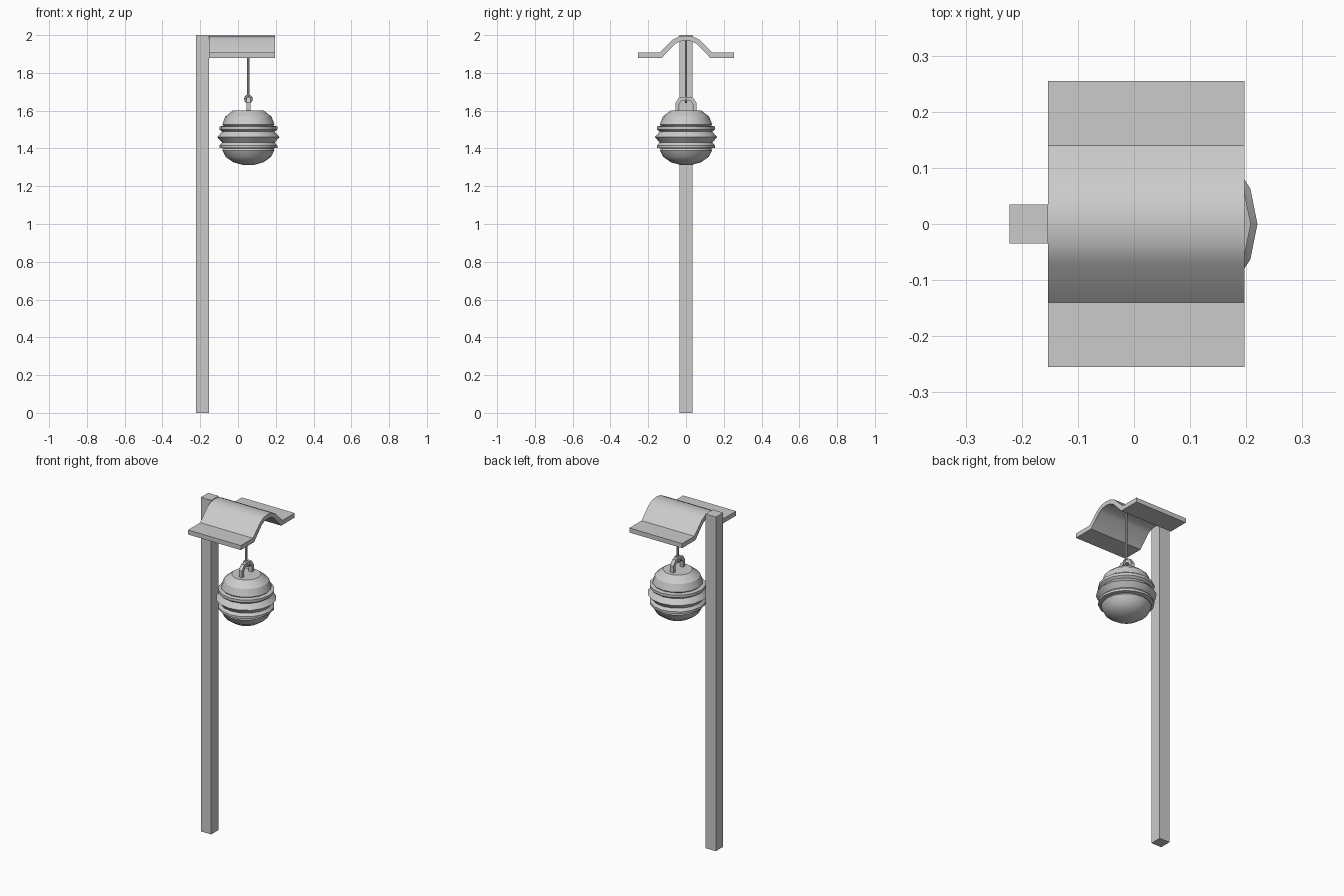
import bpy, bmesh, math

if "Cube" in bpy.data.objects:
    bpy.data.objects.remove(bpy.data.objects["Cube"])

CX = 0.055  # lantern axis


def make(name, verts, faces, smooth=False):
    me = bpy.data.meshes.new(name)
    me.from_pydata(verts, [], faces)
    bm = bmesh.new()
    bm.from_mesh(me)
    bmesh.ops.recalc_face_normals(bm, faces=bm.faces)
    bm.to_mesh(me)
    bm.free()
    ob = bpy.data.objects.new(name, me)
    bpy.context.collection.objects.link(ob)
    if smooth:
        bpy.ops.object.select_all(action='DESELECT')
        ob.select_set(True)
        bpy.context.view_layer.objects.active = ob
        bpy.ops.object.shade_smooth_by_angle(angle=math.radians(29))
    return ob


def strip(name, outer, inner, x0, x1, smooth=False):
    """Band between two (y, z) polylines, extruded along x."""
    n = len(outer)
    verts = [(x, y, z) for x in (x0, x1) for y, z in outer + inner]
    o0, i0, o1, i1 = 0, n, 2 * n, 3 * n
    faces = []
    for k in range(n - 1):
        for a, b in ((o0, o1), (i0, i1), (o0, i0), (o1, i1)):
            faces.append((a + k, a + k + 1, b + k + 1, b + k))
    for k in (0, n - 1):
        faces.append((o0 + k, o1 + k, i1 + k, i0 + k))
    return make(name, verts, faces, smooth)


def mirrored(half):
    return half + [(-y, z) for y, z in reversed(half) if y != 0]


def lathe(name, profile, sides, smooth=False):
    verts, faces = [], []
    for r, z in profile:
        for s in range(sides):
            a = 2 * math.pi * s / sides
            verts.append((CX + r * math.cos(a), r * math.sin(a), z))
    for k in range(len(profile) - 1):
        for s in range(sides):
            t = (s + 1) % sides
            faces.append((k * sides + s, k * sides + t, (k + 1) * sides + t, (k + 1) * sides + s))
    faces.append(tuple(range(sides)))
    faces.append(tuple(range((len(profile) - 1) * sides, len(profile) * sides)))
    return make(name, verts, faces, smooth)


# Square post
strip("post", [(-0.035, 2.0), (0.035, 2.0)], [(-0.035, 0), (0.035, 0)], -0.222, -0.153)

# Roof: flat eaves with a curved hump
outer = mirrored([(-0.255, 1.907), (-0.14, 1.907), (-0.07, 1.976), (-0.038, 1.992), (0, 1.997)])
inner = mirrored([(-0.255, 1.88), (-0.128, 1.88), (-0.058, 1.953), (-0.03, 1.967), (0, 1.971)])
strip("roof", outer, inner, -0.153, 0.197, True)

# Ribbed paper lantern
lathe("lantern", [
    (0.08, 1.602), (0.123, 1.568), (0.138, 1.527), (0.132, 1.52), (0.153, 1.516),
    (0.153, 1.5), (0.139, 1.489), (0.165, 1.46), (0.139, 1.431), (0.153, 1.416),
    (0.153, 1.403), (0.132, 1.4), (0.138, 1.39), (0.12, 1.355), (0.08, 1.327), (0.03, 1.313)],
    16, True)

# Arched handle on the lantern
handle_out = mirrored([(-0.055, 1.595), (-0.055, 1.642), (-0.034, 1.672)])
handle_in = mirrored([(-0.036, 1.595), (-0.036, 1.635), (-0.024, 1.653)])
strip("handle", handle_out, handle_in, CX - 0.011, CX + 0.011)

# Hanging wire with an eye at the bottom
lathe("wire", [(0.0065, 1.975), (0.0065, 1.676)], 8)
bpy.ops.mesh.primitive_torus_add(
    major_segments=12, minor_segments=6, major_radius=0.0165, minor_radius=0.0065,
    location=(CX, 0, 1.662), rotation=(math.pi / 2, 0, 0))
bpy.context.object.name = "wire_eye"
